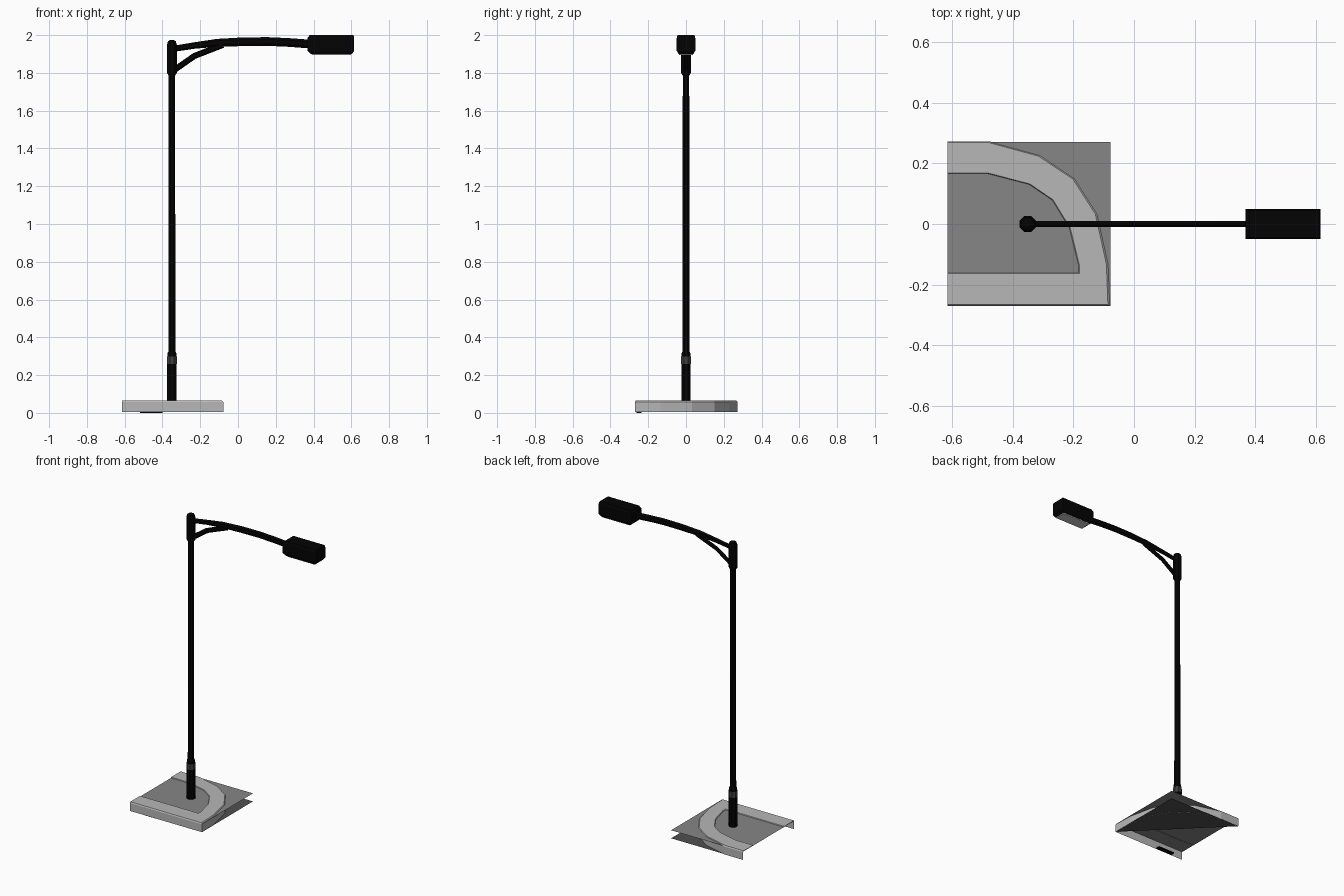
import bpy, bmesh, math
from mathutils import Vector

if "Cube" in bpy.data.objects:
    bpy.data.objects.remove(bpy.data.objects["Cube"])


def material(name, v):
    m = bpy.data.materials.new(name)
    m.diffuse_color = (v, v, v, 1)
    m.use_nodes = True
    m.node_tree.nodes["Principled BSDF"].inputs["Base Color"].default_value = m.diffuse_color
    return m


BLACK = material("black_metal", 0.001)
RING = material("dark_grey_band", 0.05)
CURB = material("light_concrete", 0.475)
PAVE = material("grey_paving", 0.24)
ROAD = material("dark_asphalt", 0.08)
LENS = material("lamp_glass", 0.60)


def make(name, verts, faces, mat, fix=True):
    me = bpy.data.meshes.new(name)
    me.from_pydata(verts, [], faces)
    me.materials.append(mat)
    if fix:
        bm = bmesh.new()
        bm.from_mesh(me)
        bmesh.ops.recalc_face_normals(bm, faces=bm.faces)
        bm.to_mesh(me)
        bm.free()
    ob = bpy.data.objects.new(name, me)
    bpy.context.collection.objects.link(ob)
    return ob


def loft(name, rings, mat, caps=True):
    """Skin closed rings of equal length."""
    n = len(rings[0])
    verts = [p for r in rings for p in r]
    faces = [(i * n + j, i * n + (j + 1) % n, (i + 1) * n + (j + 1) % n, (i + 1) * n + j)
             for i in range(len(rings) - 1) for j in range(n)]
    if caps:
        faces += [tuple(range(n)), tuple(range((len(rings) - 1) * n, len(rings) * n))]
    return make(name, verts, faces, mat)


def octagon(r, z, x=-0.35):
    return [(x + r * math.cos(math.pi / 8 + k * math.pi / 4),
             r * math.sin(math.pi / 8 + k * math.pi / 4), z) for k in range(8)]


def turned(name, profile, mat):
    return loft(name, [octagon(r, z) for r, z in profile], mat)


def box(name, lo, hi, mat):
    (a, b, c), (d, e, f) = lo, hi
    return loft(name, [[(a, b, z), (d, b, z), (d, e, z), (a, e, z)] for z in (c, f)], mat)


def bar(name, path, mat):
    """Six-sided bar along (x, z, half_width, half_height) points."""
    rings = []
    for i, (x, z, w, h) in enumerate(path):
        a, b = path[max(i - 1, 0)], path[min(i + 1, len(path) - 1)]
        t = Vector((b[0] - a[0], b[1] - a[1])).normalized()
        rings.append([(x - t.y * h * math.sin(k * math.pi / 3 + math.pi / 2),
                       w * 1.1 * math.cos(k * math.pi / 3 + math.pi / 2),
                       z + t.x * h * math.sin(k * math.pi / 3 + math.pi / 2)) for k in range(6)])
    return loft(name, rings, mat)


# curb: open strip with outer wall, bevelled lip and sloped inner lip
outer = [(-.615, .272), (-.475, .272), (-.31, .227), (-.195, .15), (-.12, .033),
         (-.083, -.135), (-.078, -.27), (-.615, -.27)]
inner = [(-.615, .168), (-.48, .168), (-.343, .132), (-.267, .08), (-.21, -.013),
         (-.18, -.135), (-.18, -.163), (-.615, -.163)]
lip = [(-.615 + (x + .615) * .985, y * .985) for x, y in outer]
drop = [(-.615 + (x + .615) * .985, y * .975) for x, y in inner]
rows = [[(x, y, .005) for x, y in outer], [(x, y, .058) for x, y in outer],
        [(x, y, .065) for x, y in lip], [(x, y, .065) for x, y in inner],
        [(x, y, .056) for x, y in drop]]
n = len(outer)
make("curb", [p for r in rows for p in r],
     [(i * n + j, i * n + j + 1, (i + 1) * n + j + 1, (i + 1) * n + j)
      for i in range(4) for j in range(n - 1)], CURB)

# pavement sheet and the triangular road sheet under the rounded corner
make("pavement", [(-.615, -.268, .06), (-.078, -.268, .06), (-.078, .27, .06), (-.615, .27, .06)],
     [(0, 1, 2, 3)], PAVE, False)
make("road_corner", [(-.078, -.27, .006), (-.615, .27, .006), (-.078, .27, .006)],
     [(0, 2, 1)], ROAD, False)

# drain slot in the front curb
box("front_drain", (-.52, -.262, 0), (-.40, -.235, .008), BLACK)

# pole
turned("pole_foot", [(.027, .058), (.027, .26)], BLACK)
turned("pole_band", [(.029, .26), (.029, .298)], RING)
turned("pole_shaft", [(.026, .298), (.026, .315), (.020, .325), (.0185, 1.80)], BLACK)
turned("pole_sleeve", [(.019, 1.785), (.028, 1.80), (.028, 1.95), (.022, 1.968), (.008, 1.975)], BLACK)

# curved arm and its brace
bar("arm", [(-.345, 1.927, .010, .016), (-.23, 1.945, .010, .017), (-.11, 1.959, .010, .021),
            (.03, 1.965, .010, .023), (.16, 1.966, .010, .023), (.27, 1.961, .010, .023),
            (.39, 1.952, .010, .023)], BLACK)
bar("arm_brace", [(-.345, 1.81, .010, .016), (-.23, 1.89, .010, .016),
                  (-.08, 1.948, .010, .016)], BLACK)


# lamp head: stacked rectangles with chamfered top and bottom
def rect(x0, x1, y, z):
    return [(x0, -y, z), (x1, -y, z), (x1, y, z), (x0, y, z)]


loft("lamp_head", [rect(.385, .603, .040, 1.900), rect(.367, .615, .049, 1.917),
                   rect(.367, .615, .049, 1.985), rect(.380, .612, .045, 2.0)], BLACK)
loft("lamp_lens", [rect(.392, .597, .037, 1.895), rect(.388, .601, .039, 1.902)], LENS)
